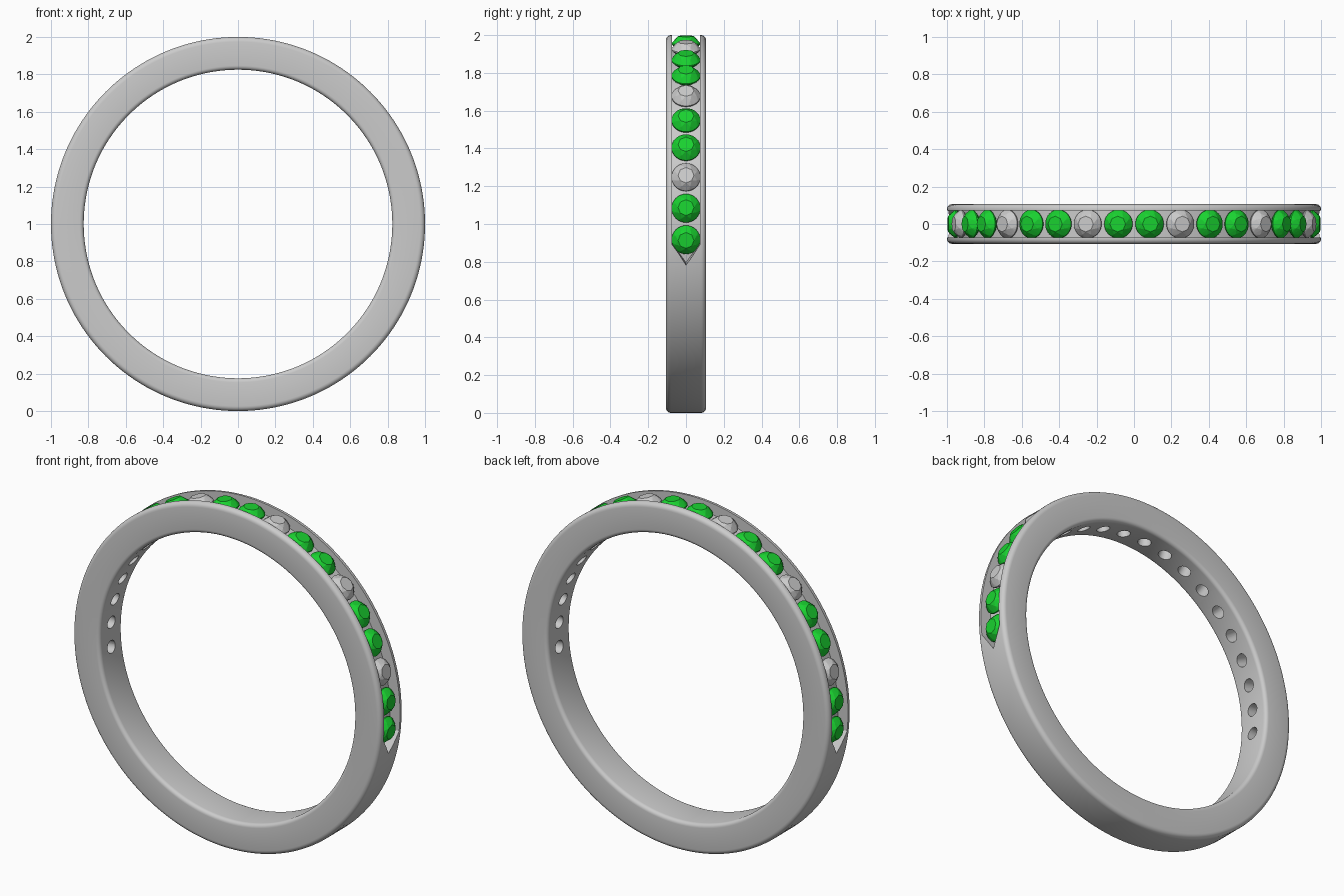
import bpy, bmesh, math
from mathutils import Vector, Matrix

if "Cube" in bpy.data.objects:
    bpy.data.objects.remove(bpy.data.objects["Cube"])

R_OUT, R_IN, HALF_W = 1.0, 0.825, 0.106
CENTRE = Vector((0, 0, 1))
STEP = math.radians(10)
N_SIDE = 10  # stones on each side of the top


def polar(theta, r, y=0.0):
    """Point on the ring; theta is measured from the top towards +x."""
    return CENTRE + Vector((r * math.sin(theta), y, r * math.cos(theta)))


def make_object(name, bm):
    bmesh.ops.recalc_face_normals(bm, faces=bm.faces)
    me = bpy.data.meshes.new(name)
    bm.to_mesh(me)
    bm.free()
    ob = bpy.data.objects.new(name, me)
    bpy.context.collection.objects.link(ob)
    return ob


def sweep(bm, loops, closed):
    """Skin a list of cross-section vertex loops, capping open ends."""
    n, k = len(loops), len(loops[0])
    for i in range(n if closed else n - 1):
        a, b = loops[i], loops[(i + 1) % n]
        for j in range(k):
            bm.faces.new((a[j], a[(j + 1) % k], b[(j + 1) % k], b[j]))
    if not closed:
        bm.faces.new(loops[0])
        bm.faces.new(loops[-1])


# Band: rounded rectangle section turned around the finger axis
def band_profile():
    pts = []
    corners = [(R_OUT, 1, 1, 0.026), (R_IN, -1, 1, 0.022),
               (R_IN, -1, -1, 0.022), (R_OUT, 1, -1, 0.026)]
    for q, (r, sr, sy, f) in enumerate(corners):
        for i in range(6):
            a = math.radians(90 * q + 18 * i)
            pts.append((r - sr * f + f * math.cos(a),
                        sy * (HALF_W - f) + f * math.sin(a)))
    return pts


SEG = 180
bm = bmesh.new()
prof = band_profile()
sweep(bm, [[bm.verts.new(polar(2 * math.pi * (i + 0.5) / SEG, r, y)) for r, y in prof]
           for i in range(SEG)], True)
band = make_object("band", bm)

# Channel cutter: arc over the top, tapering to a point at each end
bm = bmesh.new()
TIP, FULL, CH_W = 102.5, 96.3, 0.073
angles = [-TIP, -FULL] + [-95 + 190 * i / 95 for i in range(96)] + [FULL, TIP]
loops = []
for deg in angles:
    w = CH_W if abs(deg) <= FULL else 0.001
    t = math.radians(deg)
    loops.append([bm.verts.new(polar(t, r, y)) for r, y in
                  ((0.935, -w), (0.935, w), (1.06, w), (1.06, -w))])
sweep(bm, loops, False)
channel = make_object("channel_cutter", bm)

# Drill cutter: one small hole behind each stone
stone_angles = [(i + 0.5) * STEP for i in range(-N_SIDE, N_SIDE)]
bm = bmesh.new()
for t in stone_angles:
    m = Matrix.Translation(polar(t, 0.87)) @ Matrix.Rotation(t, 4, 'Y')
    bmesh.ops.create_cone(bm, cap_ends=True, segments=24, radius1=0.036,
                          radius2=0.036, depth=0.16, matrix=m)
drill = make_object("drill_cutter", bm)

bpy.context.view_layer.objects.active = band
band.select_set(True)
for cutter in (channel, drill):
    cutter.hide_render = True
    mod = band.modifiers.new(cutter.name, 'BOOLEAN')
    mod.operation, mod.solver, mod.object = 'DIFFERENCE', 'EXACT', cutter
    bpy.ops.object.modifier_apply(modifier=mod.name)
    bpy.data.objects.remove(cutter)
bpy.ops.object.shade_smooth_by_angle(angle=math.radians(30))


# Round faceted stone: table, crown points, girdle and culet joined as a hull
def gem_mesh(name, material=None):
    bm = bmesh.new()
    for count, radius, height, turn in ((8, 0.042, 0.998, 0), (8, 0.061, 0.981, 0.5),
                                        (32, 0.076, 0.960, 0), (32, 0.076, 0.953, 0)):
        for i in range(count):
            a = 2 * math.pi * (i + turn) / count
            bm.verts.new((radius * math.cos(a), radius * math.sin(a), height))
    bm.verts.new((0, 0, 0.885))
    bmesh.ops.convex_hull(bm, input=bm.verts)
    bmesh.ops.dissolve_limit(bm, angle_limit=math.radians(1),
                             verts=bm.verts, edges=bm.edges)
    bmesh.ops.recalc_face_normals(bm, faces=bm.faces)
    me = bpy.data.meshes.new(name)
    bm.to_mesh(me)
    bm.free()
    if material:
        me.materials.append(material)
    return me


green = bpy.data.materials.new("green_stone")
green.diffuse_color = (0.01, 0.65, 0.03, 1)
green.use_nodes = True
green.node_tree.nodes["Principled BSDF"].inputs["Base Color"].default_value = green.diffuse_color
green_gem = gem_mesh("green_gem", green)
clear_gem = gem_mesh("clear_gem")

# Stones: every third one is clear, mirrored about the top
for i, t in enumerate(stone_angles):
    k = int(abs(t) / STEP)
    is_clear = k % 3 == 1
    ob = bpy.data.objects.new(f"{'clear' if is_clear else 'green'}_stone_{i + 1}",
                              clear_gem if is_clear else green_gem)
    ob.location = CENTRE
    ob.rotation_euler = (0, t, 0)
    bpy.context.collection.objects.link(ob)
